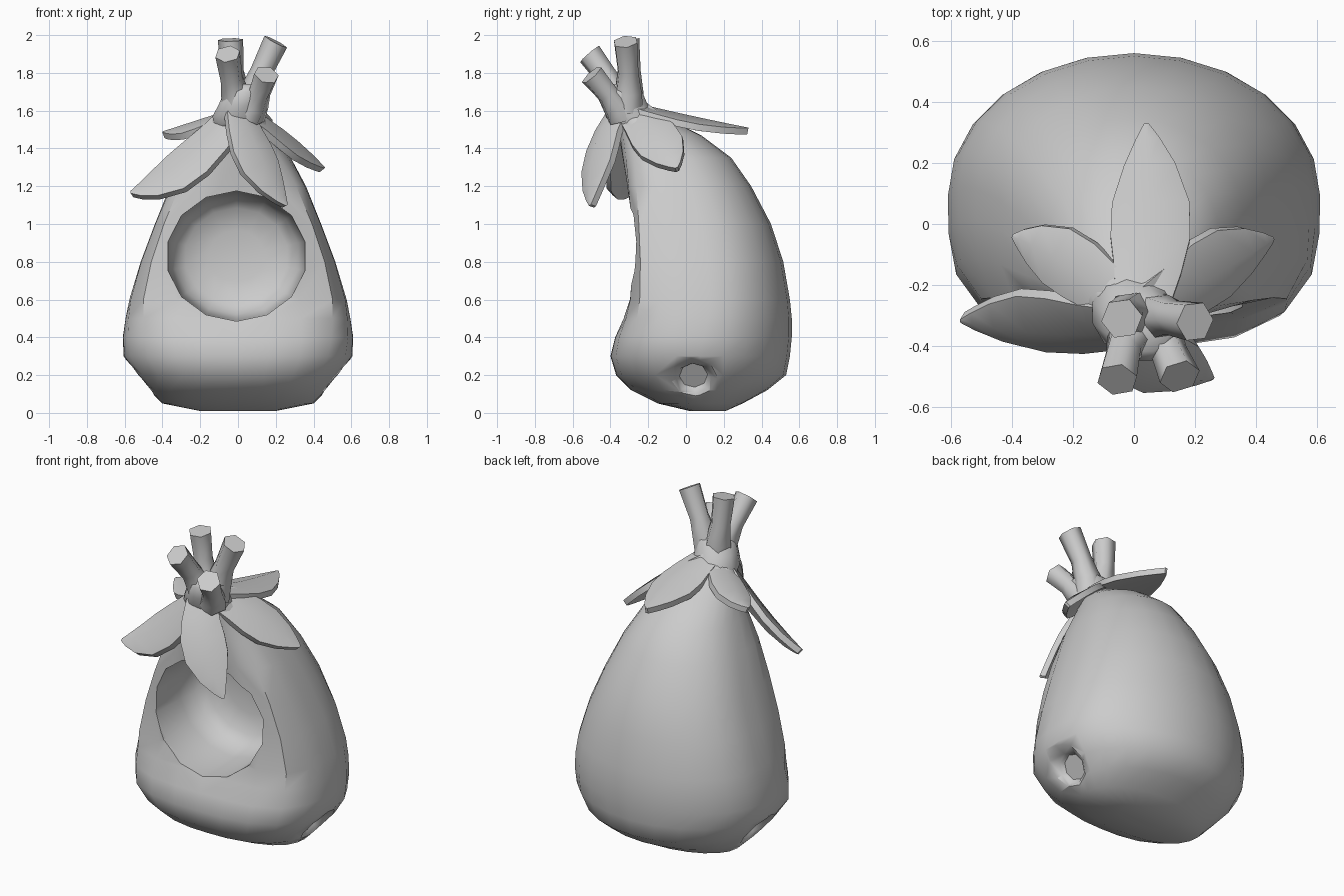
import bpy, bmesh, math
from mathutils import Vector

if "Cube" in bpy.data.objects:
    bpy.data.objects.remove(bpy.data.objects["Cube"])

grey = bpy.data.materials.new("plain grey")
grey.diffuse_color = (0.6, 0.6, 0.6, 1)
grey.use_nodes = True
grey.node_tree.nodes["Principled BSDF"].inputs["Base Color"].default_value = grey.diffuse_color


def make(name, bm, angle=40):
    bmesh.ops.recalc_face_normals(bm, faces=bm.faces)
    mesh = bpy.data.meshes.new(name)
    bm.to_mesh(mesh)
    bm.free()
    mesh.materials.append(grey)
    ob = bpy.data.objects.new(name, mesh)
    bpy.context.collection.objects.link(ob)
    smooth(ob, angle)
    return ob


def smooth(ob, angle):
    bpy.ops.object.select_all(action='DESELECT')
    ob.select_set(True)
    bpy.context.view_layer.objects.active = ob
    bpy.ops.object.shade_smooth_by_angle(angle=math.radians(angle))


def loft(name, rings, angle=40):
    """Skin a list of equal-length point rings and cap both ends."""
    bm = bmesh.new()
    loops = [[bm.verts.new(p) for p in r] for r in rings]
    n = len(loops[0])
    for a, b in zip(loops, loops[1:]):
        for i in range(n):
            j = (i + 1) % n
            bm.faces.new((a[i], a[j], b[j], b[i]))
    bm.faces.new(loops[0])
    bm.faces.new(loops[-1])
    return make(name, bm, angle)


def circle(center, axis, r, n, turn=0.0):
    axis = Vector(axis).normalized()
    u = axis.orthogonal().normalized()
    v = axis.cross(u)
    return [Vector(center) + r * (math.cos(2 * math.pi * k / n + turn) * u
                                  + math.sin(2 * math.pi * k / n + turn) * v) for k in range(n)]


def through(a, m, b, t):
    """Quadratic path from a through m to b."""
    c = 2 * m - (a + b) / 2
    return a * (1 - t) ** 2 + c * 2 * t * (1 - t) + b * t * t


# Body: rings of height, half width, front y, back y, front squareness
profile = [(.01, .20, .02, .21, 2), (.05, .40, -.15, .30, 2.4), (.12, .47, -.29, .43, 2.6),
           (.2, .54, -.37, .53, 2.8), (.3, .605, -.40, .55, 2.95), (.4, .61, -.375, .56, 3.3),
           (.5, .595, -.33, .56, 4), (.6, .575, -.30, .55, 5), (.8, .515, -.285, .515, 6),
           (1.0, .44, -.29, .45, 6), (1.2, .36, -.31, .345, 4.5), (1.35, .28, -.335, .24, 3),
           (1.47, .21, -.355, .08, 2.3), (1.55, .15, -.38, -.08, 2), (1.6, .10, -.39, -.18, 2)]


def body_ring(z, w, f, b, q, n=24):
    cy, d, pts = (f + b) / 2, (b - f) / 2, []
    for k in range(n):
        t = 2 * math.pi * k / n
        c, s = math.cos(t), math.sin(t)
        q2 = 2.0 if s > 0 else q
        r = (abs(c) ** q2 + abs(s) ** q2) ** (-1 / q2)
        pts.append((c * r * w, cy + s * r * d, z))
    return pts


body = loft("body", [body_ring(*p) for p in profile])

# Cutters: deep rounded face opening and two flared side sockets
rings = []
for y, k in ((-.55, 1), (-.27, 1), (-.05, .97), (.05, .90), (.10, .74), (.13, .4)):
    rings.append([(-.008 + .372 * k * math.sin(math.tau * i / 14), y,
                   .83 + .345 * k * math.cos(math.tau * i / 14)) for i in range(14)])
cutters = [loft("face_cutter", rings, 50)]
for s in (-1, 1):
    axis = Vector((s * .85, 0, -.53)).normalized()
    p = Vector((s * .51, .04, .17))
    cutters.append(loft("socket_cutter", [circle(p - axis * .055, axis, .075, 8),
                                          circle(p - axis * .03, axis, .09, 8),
                                          circle(p + axis * .05, axis, .21, 8)]))
for c in cutters:
    c.hide_render = True
    mod = body.modifiers.new("cut", 'BOOLEAN')
    mod.operation, mod.solver, mod.object = 'DIFFERENCE', 'EXACT', c
    bpy.context.view_layer.objects.active = body
    bpy.ops.object.modifier_apply(modifier=mod.name)
for c in cutters:
    bpy.data.objects.remove(c)
smooth(body, 60)

# Collar joining the stalks to the leaves
up = (0, 0, 1)
loft("collar", [circle((0, -.27, 1.52), up, .13, 12), circle((0, -.29, 1.57), up, .14, 12),
                circle((.015, -.32, 1.63), up, .122, 12), circle((.035, -.34, 1.70), up, .112, 12),
                circle((.045, -.35, 1.74), up, .07, 12)], 60)

# Four stalks with cut ends
for base, mid, tip in [((.01, -.31, 1.60), (-.025, -.295, 1.77), (-.04, -.31, 1.975)),
                       ((.06, -.31, 1.60), (.11, -.305, 1.77), (.20, -.32, 1.965)),
                       ((.01, -.34, 1.60), (-.028, -.395, 1.74), (-.055, -.51, 1.90)),
                       ((.06, -.34, 1.58), (.105, -.40, 1.67), (.15, -.50, 1.79))]:
    a, m, b = Vector(base), Vector(mid), Vector(tip)
    rings = []
    for t, r in ((0, .09), (.3, .078), (.6, .06), (1, .068)):
        d = through(a, m, b, min(t + .05, 1.05)) - through(a, m, b, t - .05)
        rings.append(circle(through(a, m, b, t), d, r, 6, .4))
    loft("stalk", rings, 62)


# Leaves: ridged blades with thickness, given base, middle, tip, facing and width
def leaf(base, mid, tip, facing, width):
    a, m, b, h = Vector(base), Vector(mid), Vector(tip), Vector(facing)
    rings = []
    for t, w in ((0, .7), (.2, .85), (.4, 1), (.6, .98), (.8, .65), (.93, .3), (1, .06)):
        p = through(a, m, b, t)
        d = through(a, m, b, t + .05) - through(a, m, b, t - .05)
        side = d.cross(h).normalized()
        nor = side.cross(d).normalized()
        e, low = side * w * width, -nor * .28 * w * width
        th = nor * .035
        rings.append([p - e + low, p, p + e + low, p + e + low - th, p - th, p - e + low - th])
    loft("leaf", rings, 35)


leaf((.03, -.24, 1.635), (.055, .02, 1.575), (.04, .33, 1.51), (0, .1, 1), .13)
leaf((.06, -.29, 1.62), (.28, -.16, 1.47), (.46, -.05, 1.30), (.7, -.25, .8), .125)
leaf((-.03, -.28, 1.61), (-.23, -.13, 1.545), (-.40, -.04, 1.49), (-.2, -.2, 1), .105)
leaf((-.03, -.36, 1.59), (-.30, -.36, 1.33), (-.57, -.32, 1.17), (-.2, -1, 1), .135)
leaf((.03, -.39, 1.60), (.115, -.495, 1.37), (.26, -.51, 1.10), (.6, -.9, .4), .125)
